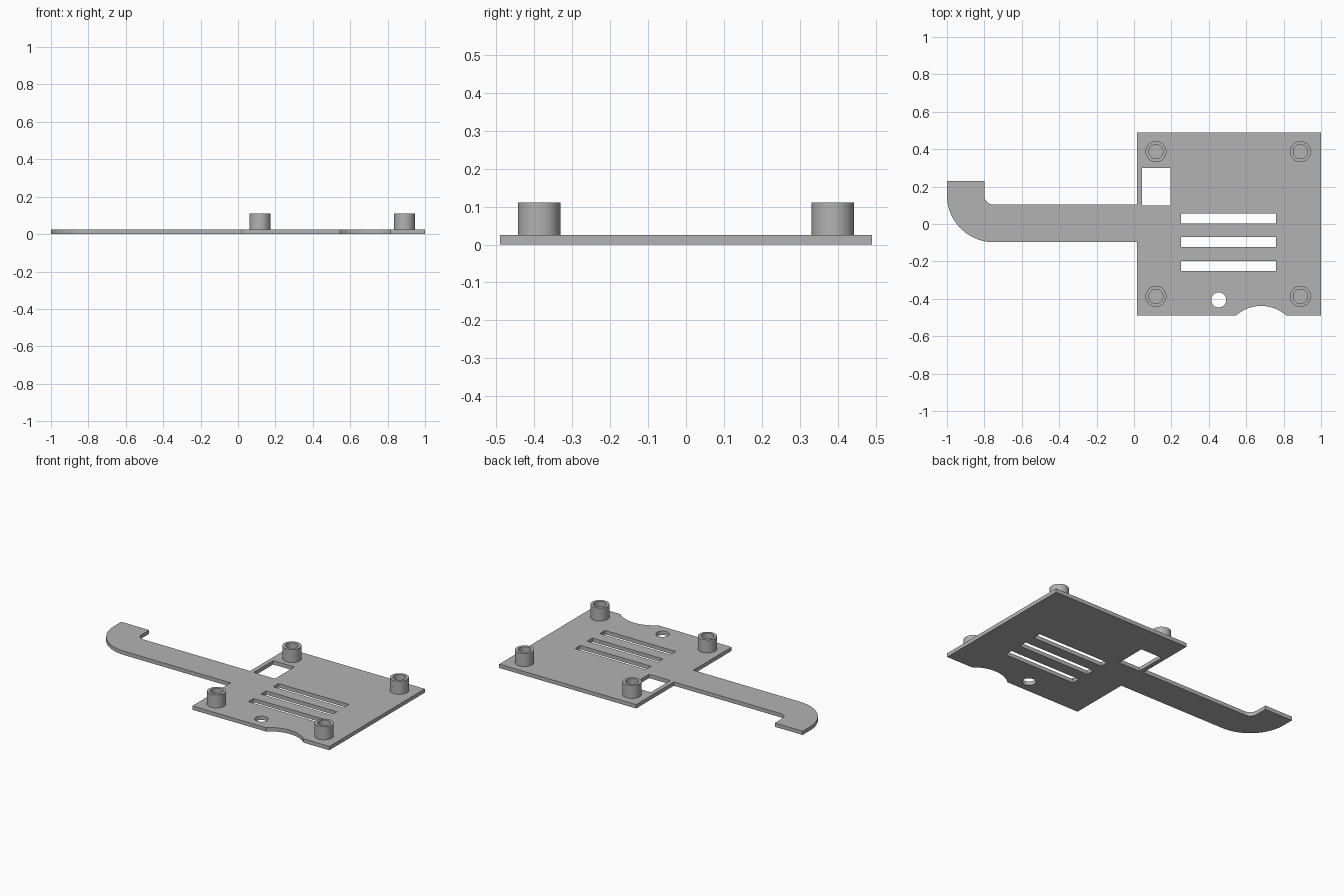
import bpy, bmesh
from math import sin, cos, radians

THICK = 0.025
TOP = 0.11

if "Cube" in bpy.data.objects:
    bpy.data.objects.remove(bpy.data.objects["Cube"])

grey = bpy.data.materials.new("plain grey")
grey.use_nodes = True
grey.diffuse_color = (0.45, 0.45, 0.45, 1)
grey.node_tree.nodes["Principled BSDF"].inputs["Base Color"].default_value = grey.diffuse_color


def arc(cx, cy, r, start, end, steps=24):
    """Points along a circular arc, angles in degrees."""
    angles = [radians(start + (end - start) * i / steps) for i in range(steps + 1)]
    return [(cx + r * cos(a), cy + r * sin(a)) for a in angles]


def circle(cx, cy, r, steps=48):
    return arc(cx, cy, r, 0, 360, steps)[:-1]


def rect(x0, x1, y0, y1):
    return [(x0, y0), (x1, y0), (x1, y1), (x0, y1)]


def finish(obj):
    """Weld, colour and smooth the curved walls."""
    bm = bmesh.new()
    bm.from_mesh(obj.data)
    bmesh.ops.remove_doubles(bm, verts=bm.verts, dist=1e-5)
    bmesh.ops.recalc_face_normals(bm, faces=bm.faces)
    bm.to_mesh(obj.data)
    bm.free()
    obj.data.materials.clear()
    obj.data.materials.append(grey)
    bpy.ops.object.shade_smooth_by_angle(angle=radians(30))


def sheet(name, loops, z0, z1):
    """Extruded flat profile: first loop is the outline, the rest are holes."""
    curve = bpy.data.curves.new(name, "CURVE")
    curve.dimensions = "2D"
    curve.fill_mode = "BOTH"
    curve.extrude = (z1 - z0) / 2
    for loop in loops:
        spline = curve.splines.new("POLY")
        spline.points.add(len(loop) - 1)
        for point, (x, y) in zip(spline.points, loop):
            point.co = (x, y, 0, 1)
        spline.use_cyclic_u = True
    obj = bpy.data.objects.new(name, curve)
    bpy.context.collection.objects.link(obj)
    bpy.ops.object.select_all(action="DESELECT")
    obj.select_set(True)
    bpy.context.view_layer.objects.active = obj
    bpy.ops.object.convert(target="MESH")
    obj = bpy.context.object
    for vert in obj.data.vertices:
        vert.co.z += (z0 + z1) / 2
    finish(obj)
    return obj


# Plate with hooked arm, as one outline
left, right, half = 0.015, 1.0, 0.49
arm_low, arm_high = -0.097, 0.103
bend = (-0.75, 0.153)
outline = [(left, -half)]
outline += arc(0.68, -0.638, 0.2, 132.5, 47.5)      # finger notch in the front edge
outline += [(right, -half), (right, half), (left, half), (left, arm_high)]
outline += arc(*bend, 0.05, 270, 180, 12)           # inside of the hook
outline += [(-0.8, 0.23), (-1.0, 0.23)]
outline += arc(*bend, 0.25, 180, 270)               # outside of the hook
outline += [(left, arm_low)]
# Notch ends sit exactly on the front edge
outline = [(x, max(y, -half)) for x, y in outline]

# Openings: cable window, vent slots and round hole
openings = [rect(0.043, 0.196, 0.099, 0.3), circle(0.453, -0.406, 0.04)]
openings += [rect(0.251, 0.759, y - 0.027, y + 0.027) for y in (0.029, -0.096, -0.225)]
sheet("base_plate", [outline] + openings, 0, THICK)

# Hollow standoffs at the corners
for side, x in (("right", 0.117), ("left", 0.89)):
    for end, y in (("front", -0.387), ("back", 0.387)):
        sheet(f"{end}_{side}_standoff",
              [circle(x, y, 0.056), circle(x, y, 0.038)], THICK, TOP)
